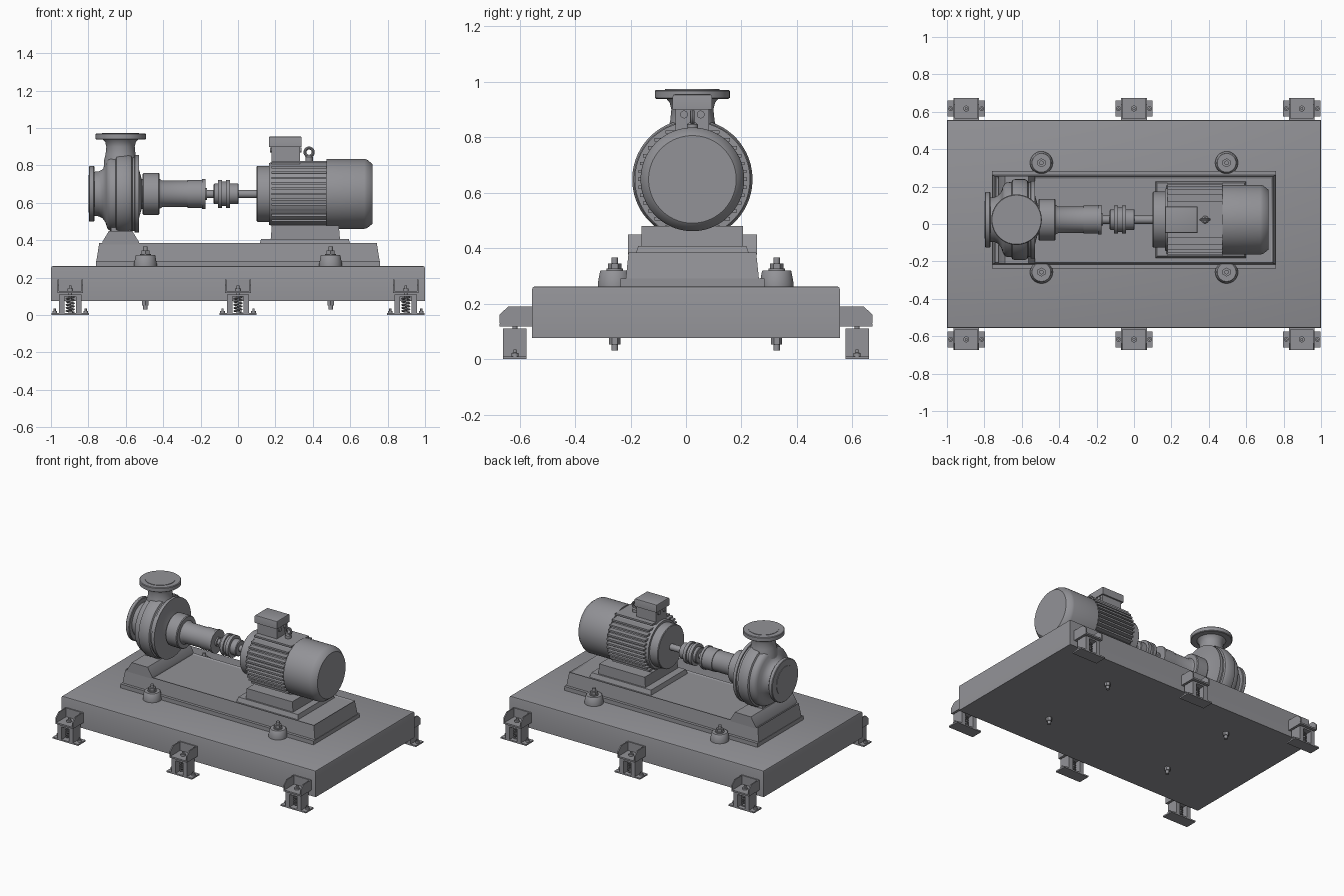
import bpy, bmesh, math
from mathutils import Matrix, Vector

cube = bpy.data.objects.get("Cube")
if cube:
    bpy.data.objects.remove(cube, do_unlink=True)

grey = bpy.data.materials.new("machine grey")
colour = (0.29, 0.29, 0.31, 1)
grey.diffuse_color = colour
grey.use_nodes = True
grey.node_tree.nodes["Principled BSDF"].inputs["Base Color"].default_value = colour

AY, AZ = 0.023, 0.648   # shaft axis
SLAB = 0.262            # top of the slab


def finish(name, bm):
    """Shade by edge angle and link the mesh as an object."""
    bmesh.ops.recalc_face_normals(bm, faces=bm.faces)
    for f in bm.faces:
        f.smooth = True
    for e in bm.edges:
        e.smooth = e.is_manifold and e.calc_face_angle(0) < 0.6
    me = bpy.data.meshes.new(name)
    bm.to_mesh(me)
    bm.free()
    me.materials.append(grey)
    ob = bpy.data.objects.new(name, me)
    bpy.context.collection.objects.link(ob)
    return ob


def box(name, x, y, z, taper=(0, 0), bevel=0):
    """Box from (min, max) ranges, its top drawn in by taper."""
    bm = bmesh.new()
    bmesh.ops.create_cube(bm, size=1)
    for v in bm.verts:
        top = v.co.z > 0
        v.co = [r[0] + (r[1] - r[0]) * (c + 0.5) for r, c in zip((x, y, z), v.co)]
        if top:
            v.co.x += taper[0] if v.co.x < sum(x) / 2 else -taper[0]
            v.co.y += taper[1] if v.co.y < sum(y) / 2 else -taper[1]
    if bevel:
        edges = [e for e in bm.edges if all(v.co.z > z[1] - 1e-4 for v in e.verts)]
        bmesh.ops.bevel(bm, geom=edges, offset=bevel, segments=2, profile=0.5, affect='EDGES')
    return finish(name, bm)


def lathe(name, profile, origin, axis='X', sides=64):
    """Turn (position along axis, radius) points into a closed solid."""
    bm = bmesh.new()
    rings = []
    for p, r in profile:
        ring = []
        for i in range(sides):
            a = 2 * math.pi * (i + 0.5) / sides
            c, s = r * math.cos(a), r * math.sin(a)
            off = Vector((p, c, s)) if axis == 'X' else Vector((c, s, p))
            ring.append(bm.verts.new(off + Vector(origin)))
        rings.append(ring)
    for a, b in zip(rings, rings[1:]):
        for i in range(sides):
            j = (i + 1) % sides
            bm.faces.new((a[i], a[j], b[j], b[i]))
    bm.faces.new(rings[0])
    bm.faces.new(rings[-1])
    return finish(name, bm)


def extrude(name, points, lo, hi, along):
    """Extrude a polygon along 'X' (points are y, z) or 'Y' (points are x, z)."""
    bm = bmesh.new()
    place = (lambda d, p: (d, *p)) if along == 'X' else (lambda d, p: (p[0], d, p[1]))
    a, b = ([bm.verts.new(place(d, p)) for p in points] for d in (lo, hi))
    bm.faces.new(a)
    bm.faces.new(b)
    for i in range(len(a)):
        j = (i + 1) % len(a)
        bm.faces.new((a[i], a[j], b[j], b[i]))
    return finish(name, bm)


def sweep(name, path, radius, closed=False):
    """Round wire along a path, converted to a mesh."""
    cu = bpy.data.curves.new(name, 'CURVE')
    cu.dimensions = '3D'
    cu.bevel_depth, cu.bevel_resolution, cu.use_fill_caps = radius, 2, True
    sp = cu.splines.new('POLY')
    sp.points.add(len(path) - 1)
    for pt, co in zip(sp.points, path):
        pt.co = (*co, 1)
    sp.use_cyclic_u = closed
    tmp = bpy.data.objects.new(name + "_path", cu)
    bpy.context.collection.objects.link(tmp)
    me = bpy.data.meshes.new_from_object(tmp.evaluated_get(bpy.context.evaluated_depsgraph_get()))
    bm = bmesh.new()
    bm.from_mesh(me)
    bpy.data.objects.remove(tmp)
    bpy.data.meshes.remove(me)
    return finish(name, bm)


# Inertia slab and skid with a shallow drip tray
box("slab", (-1, 1), (-0.555, 0.555), (0.076, SLAB), bevel=0.01)
box("skid_flange", (-0.76, 0.76), (AY - 0.26, AY + 0.26), (SLAB, 0.29))
skid = box("skid", (-0.757, 0.757), (AY - 0.24, AY + 0.24), (0.29, 0.385), taper=(0.015, 0.01))
bm = bmesh.new()
bm.from_mesh(skid.data)
bm.faces.ensure_lookup_table()
top = max(bm.faces, key=lambda f: f.calc_center_median().z)
bmesh.ops.inset_region(bm, faces=[top], thickness=0.012)
bmesh.ops.translate(bm, verts=top.verts, vec=(0, 0, -0.008))
bm.to_mesh(skid.data)
bm.free()

# Anchor grommets and through bolts
for x in (-0.495, 0.495):
    for y in (-0.257, 0.327):
        at = (x, y, 0)
        lathe("anchor_grommet", [(SLAB, 0.061), (0.275, 0.061), (0.317, 0.053), (0.32, 0.05)], at, 'Z', 40)
        lathe("anchor_washer", [(0.32, 0.03), (0.326, 0.03)], at, 'Z', 24)
        lathe("anchor_nut", [(0.326, 0.024), (0.345, 0.024)], at, 'Z', 6)
        lathe("anchor_bolt", [(0.03, 0.012), (0.366, 0.012)], at, 'Z', 16)
        lathe("anchor_lower_nut", [(0.052, 0.02), (0.076, 0.02)], at, 'Z', 6)

# Spring isolators along both long sides
for x in (-0.897, 0, 0.897):
    for s in (-1, 1):
        def out(a, b):
            return tuple(sorted((s * a, s * b)))
        mid = (x, s * 0.617, 0)
        box("isolator_foot", (x - 0.1, x + 0.1), out(0.575, 0.66), (0, 0.01))
        box("isolator_cap", (x - 0.06, x + 0.06), out(0.575, 0.66), (0.1, 0.111))
        box("bracket_shelf", (x - 0.069, x + 0.069), out(0.553, 0.673), (0.117, 0.128))
        box("bracket_back", (x - 0.069, x + 0.069), out(0.553, 0.563), (0.117, 0.19))
        gusset = [(0.555, 0.117), (0.645, 0.117), (0.673, 0.13),
                  (0.673, 0.16), (0.64, 0.19), (0.555, 0.19)]
        for d in (-1, 1):
            extrude("bracket_gusset", [(s * y, z) for y, z in gusset],
                    x + d * 0.061, x + d * 0.069, 'X')
            box("isolator_post", tuple(sorted((x + d * 0.03, x + d * 0.06))),
                out(0.575, 0.66), (0.01, 0.1))
            lathe("foot_bolt", [(0.01, 0.013), (0.022, 0.013), (0.023, 0.006), (0.035, 0.006)],
                  (x + d * 0.083, s * 0.617, 0), 'Z', 12)
        lathe("isolator_stud", [(0.08, 0.009), (0.128, 0.009), (0.129, 0.016), (0.142, 0.016),
                                (0.143, 0.008), (0.157, 0.008)], mid, 'Z', 12)
        coil = [(x + 0.02 * math.cos(t * math.pi / 6), s * 0.617 + 0.02 * math.sin(t * math.pi / 6),
                 0.014 + 0.082 * t / 60) for t in range(61)]
        sweep("isolator_spring", coil, 0.0045)

# Pump casing, flanges and foot
axis = (0, AY, AZ)
lathe("pump_casing", [(-0.77, 0.118), (-0.745, 0.12), (-0.725, 0.13), (-0.71, 0.15), (-0.702, 0.175),
                      (-0.695, 0.19), (-0.68, 0.2), (-0.655, 0.201), (-0.65, 0.212), (-0.635, 0.217),
                      (-0.585, 0.217), (-0.57, 0.21), (-0.565, 0.2), (-0.553, 0.2), (-0.552, 0.208),
                      (-0.53, 0.208), (-0.529, 0.13), (-0.515, 0.08), (-0.505, 0.08)], axis)
lathe("suction_flange", [(-0.8, 0.1), (-0.797, 0.1), (-0.7969, 0.145), (-0.793, 0.149),
                         (-0.772, 0.149), (-0.768, 0.145)], axis)
lathe("discharge_nozzle", [(0.7, 0.095), (0.83, 0.088), (0.86, 0.08), (0.9, 0.076), (0.925, 0.082),
                           (0.94, 0.095)], (-0.628, AY, 0), 'Z')
lathe("discharge_flange", [(0.938, 0.13), (0.942, 0.135), (0.967, 0.135), (0.971, 0.131),
                           (0.9711, 0.098), (0.974, 0.098)], (-0.628, AY, 0), 'Z')
extrude("pump_foot", [(-0.725, 0.377), (-0.725, 0.392), (-0.69, 0.45), (-0.565, 0.45),
                      (-0.53, 0.392), (-0.53, 0.377)], AY - 0.233, AY + 0.233, 'Y')
box("pump_foot_web", (-0.68, -0.575), (AY - 0.09, AY + 0.09), (0.44, 0.5))

# Bearing housing, shaft and coupling
lathe("bearing_housing", [(-0.51, 0.107), (-0.505, 0.112), (-0.425, 0.112), (-0.42, 0.107), (-0.4195, 0.08),
                          (-0.405, 0.071), (-0.27, 0.071), (-0.2695, 0.075), (-0.192, 0.075),
                          (-0.1915, 0.08), (-0.175, 0.08)], axis)
lathe("shaft", [(-0.18, 0.022), (0.12, 0.022)], axis, sides=32)
lathe("shaft_collar", [(-0.176, 0.032), (-0.165, 0.032)], axis, sides=32)
lathe("coupling", [(-0.13, 0.05), (-0.126, 0.055), (-0.108, 0.055), (-0.1075, 0.075), (-0.085, 0.075),
                   (-0.0845, 0.066), (-0.065, 0.066), (-0.0645, 0.075), (-0.042, 0.075),
                   (-0.0415, 0.055), (0, 0.055), (0.004, 0.05)], axis, sides=48)

# Motor body, cooling fins, fan cover
lathe("motor_body", [(0.1, 0.146), (0.104, 0.15), (0.165, 0.15), (0.1655, 0.165), (0.18, 0.17),
                     (0.48, 0.17)], axis)
for i in range(-6, 7):
    h = i * 0.0285
    half = math.sqrt(0.197 ** 2 - h * h)
    box("cooling_fin", (0.18, 0.473), (AY - half, AY + half), (AZ + h - 0.006, AZ + h + 0.006))
lathe("fan_cover", [(0.473, 0.187), (0.675, 0.187), (0.69, 0.183), (0.717, 0.162), (0.72, 0.158)], axis)

# Motor stand
box("motor_base", (0.115, 0.6), (AY - 0.205, AY + 0.205), (0.377, 0.408), taper=(0.008, 0.01))
box("motor_stand", (0.175, 0.545), (AY - 0.183, AY + 0.183), (0.408, 0.48), taper=(0.006, 0))

# Terminal box with cable glands, and lifting eye
box("terminal_box", (0.178, 0.332), (AY - 0.06, AY + 0.06), (0.8, 0.905))
box("terminal_lid", (0.165, 0.34), (AY - 0.071, AY + 0.071), (0.9, 0.955), bevel=0.008)
for y in (-0.03, 0.03):
    lathe("cable_gland", [(0.17, 0.014), (0.34, 0.014)], (0, AY + y, 0.882), sides=20)
lathe("lifting_eye_base", [(0.81, 0.02), (0.846, 0.02), (0.853, 0.012)], (0.38, AY, 0), 'Z', 24)
eye = [(0.38 + 0.022 * math.cos(t * math.pi / 16), AY, 0.871 + 0.022 * math.sin(t * math.pi / 16))
       for t in range(32)]
sweep("lifting_eye", eye, 0.008, closed=True)
